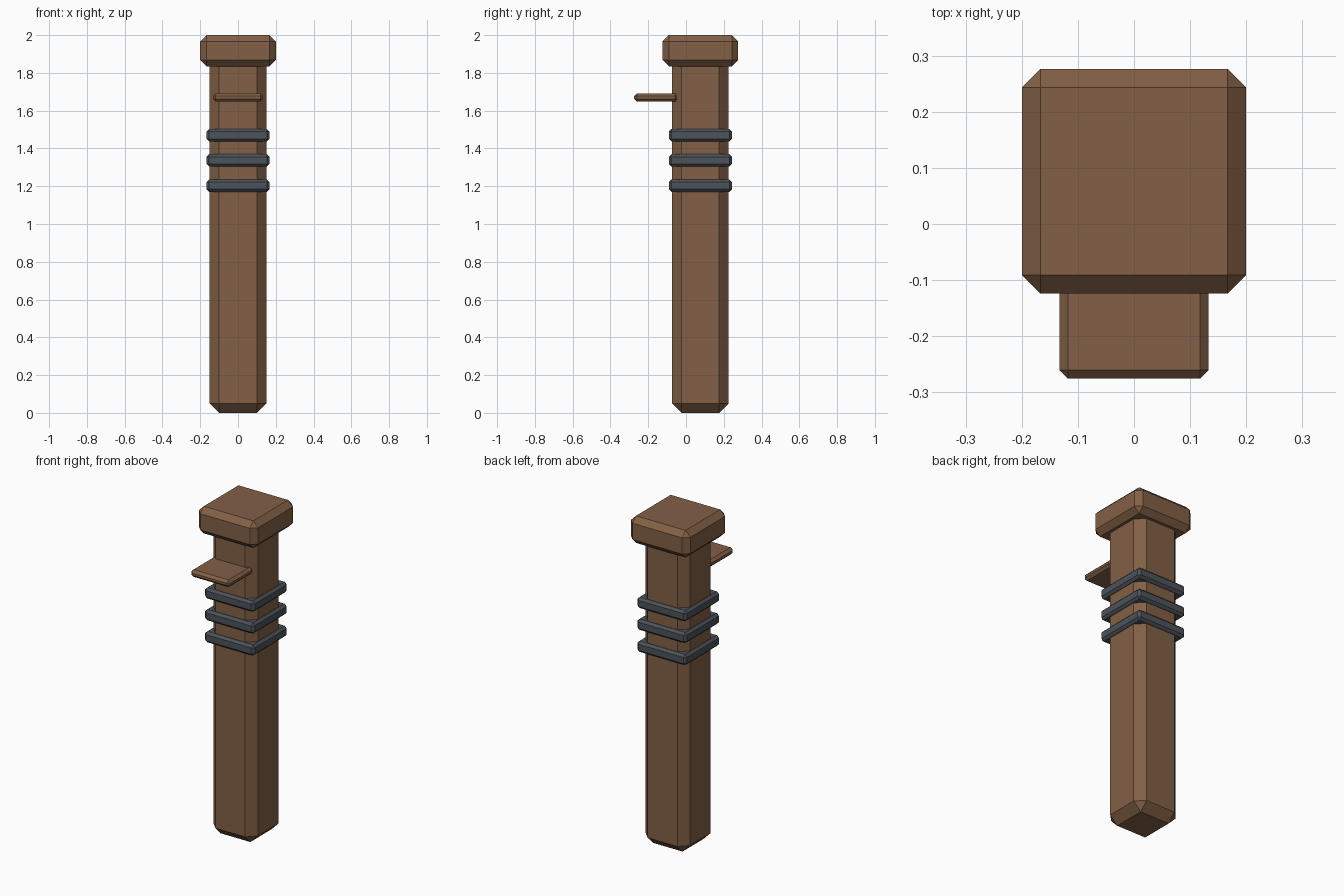
import bpy
import bmesh
from mathutils import Vector

default = bpy.data.objects.get("Cube")
if default:
    bpy.data.objects.remove(default, do_unlink=True)


def make_material(name, rgb):
    mat = bpy.data.materials.new(name)
    mat.use_nodes = True
    colour = (*rgb, 1.0)
    mat.diffuse_color = colour
    shader = next(n for n in mat.node_tree.nodes if n.type == "BSDF_PRINCIPLED")
    shader.inputs["Base Color"].default_value = colour
    return mat


def chamfered_box(name, low, high, chamfer, mat):
    """Box between two corners with every edge cut flat."""
    low, high = Vector(low), Vector(high)
    centre, size = (low + high) / 2, high - low
    bm = bmesh.new()
    bmesh.ops.create_cube(bm, size=1)
    bmesh.ops.scale(bm, vec=size, verts=bm.verts)
    bmesh.ops.bevel(bm, geom=list(bm.edges), offset=chamfer, offset_type="OFFSET",
                    segments=1, affect="EDGES", clamp_overlap=True)
    mesh = bpy.data.meshes.new(name)
    bm.to_mesh(mesh)
    bm.free()
    mesh.materials.append(mat)
    obj = bpy.data.objects.new(name, mesh)
    obj.location = centre
    bpy.context.collection.objects.link(obj)
    return obj


def square_block(name, half, bottom, top, chamfer, mat):
    """Chamfered block centred on the post's axis."""
    return chamfered_box(name, (-half, AXIS_Y - half, bottom),
                         (half, AXIS_Y + half, top), chamfer, mat)


AXIS_Y = 0.076
wood = make_material("brown wood", (0.225, 0.117, 0.061))
metal = make_material("dark grey metal", (0.075, 0.087, 0.104))

# Post and cap
square_block("post", 0.15, 0.0, 1.93, 0.05, wood)
square_block("cap", 0.2, 1.835, 2.0, 0.033, wood)

# Small ledge on the front
chamfered_box("ledge", (-0.133, -0.275, 1.648), (0.133, -0.042, 1.692), 0.015, wood)

# Bands around the post
for i, height in enumerate((1.203, 1.337, 1.47)):
    square_block(f"band_{i + 1}", 0.167, height - 0.033, height + 0.033, 0.014, metal)
